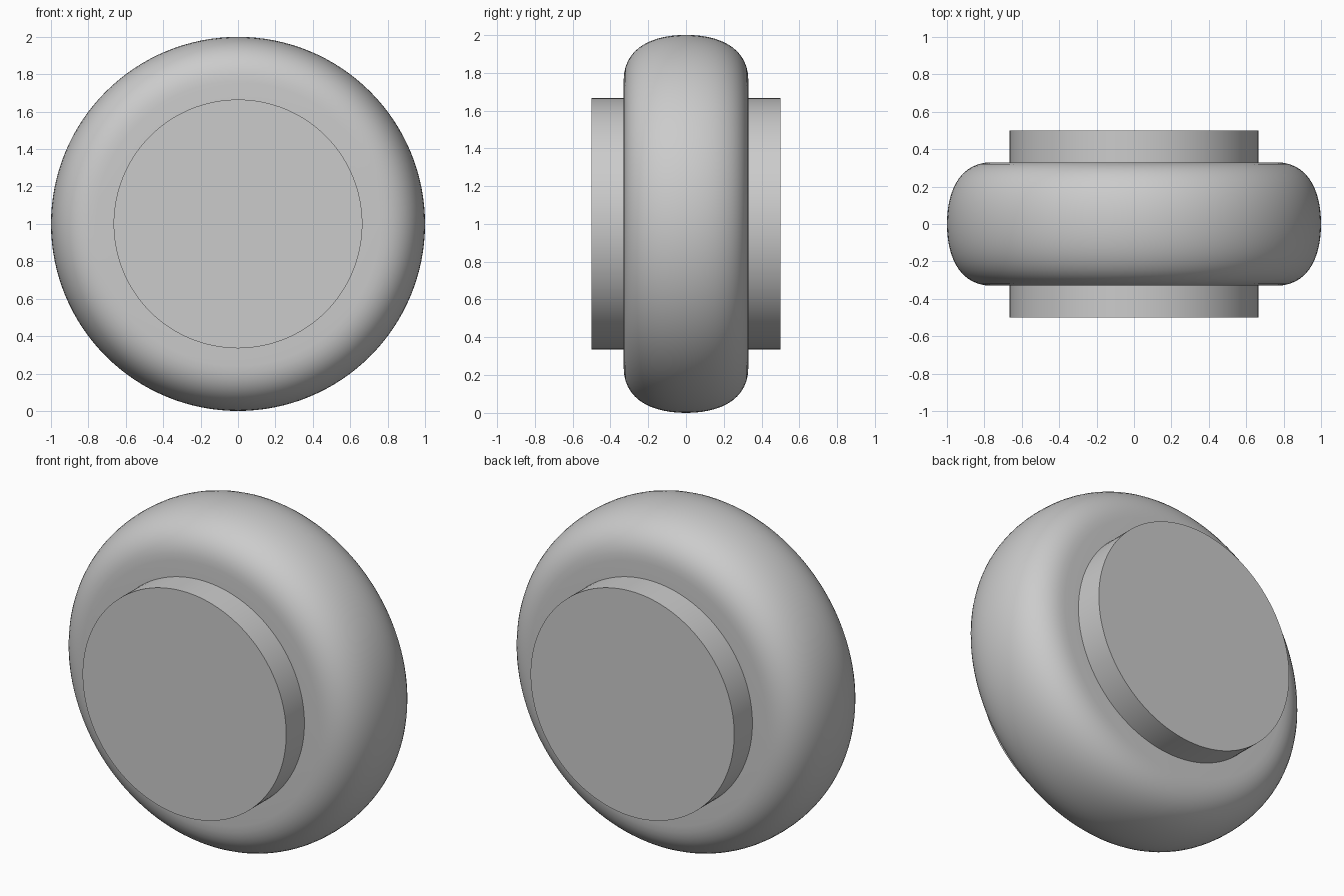
import bpy, bmesh, math
from mathutils import Vector, Matrix
from mathutils.geometry import interpolate_bezier

cube = bpy.data.objects.get("Cube")
if cube:
    bpy.data.objects.remove(cube)

SEGMENTS = 128
CENTRE = Vector((0, 0, 1))

grey = bpy.data.materials.new("plain grey")
grey.use_nodes = True
grey.diffuse_color = (0.6, 0.6, 0.6, 1)
grey.node_tree.nodes["Principled BSDF"].inputs["Base Color"].default_value = grey.diffuse_color


def finish(name, bm):
    bmesh.ops.recalc_face_normals(bm, faces=bm.faces)
    mesh = bpy.data.meshes.new(name)
    bm.to_mesh(mesh)
    bm.free()
    mesh.materials.append(grey)
    obj = bpy.data.objects.new(name, mesh)
    bpy.context.collection.objects.link(obj)
    obj.location = CENTRE
    bpy.ops.object.select_all(action='DESELECT')
    obj.select_set(True)
    bpy.context.view_layer.objects.active = obj
    bpy.ops.object.shade_smooth_by_angle(angle=math.radians(35))


# Tyre: rounded shoulder curve, mirrored, spun around the axle
tread, tread_handle = Vector((0, 0, 1)), Vector((0, 0.18, 1))
wall_handle, wall = Vector((0, 0.33, 0.93)), Vector((0, 0.33, 0.76))
half = interpolate_bezier(tread, tread_handle, wall_handle, wall, 14)
half.append(Vector((0, 0.33, 0.6)))
profile = [Vector((0, -p.y, p.z)) for p in reversed(half[1:])] + half

bm = bmesh.new()
verts = [bm.verts.new(p) for p in profile]
edges = [bm.edges.new(pair) for pair in zip(verts, verts[1:] + verts[:1])]
bmesh.ops.spin(bm, geom=verts + edges, cent=(0, 0, 0), axis=(0, 1, 0),
               angle=math.tau, steps=SEGMENTS, use_merge=True)
bmesh.ops.remove_doubles(bm, verts=bm.verts, dist=0.0001)
finish("tyre", bm)

# Hub: solid drum passing through the tyre
bm = bmesh.new()
bmesh.ops.create_cone(bm, cap_ends=True, segments=SEGMENTS, radius1=0.665,
                      radius2=0.665, depth=1.0,
                      matrix=Matrix.Rotation(math.pi / 2, 4, 'X'))
finish("hub", bm)
